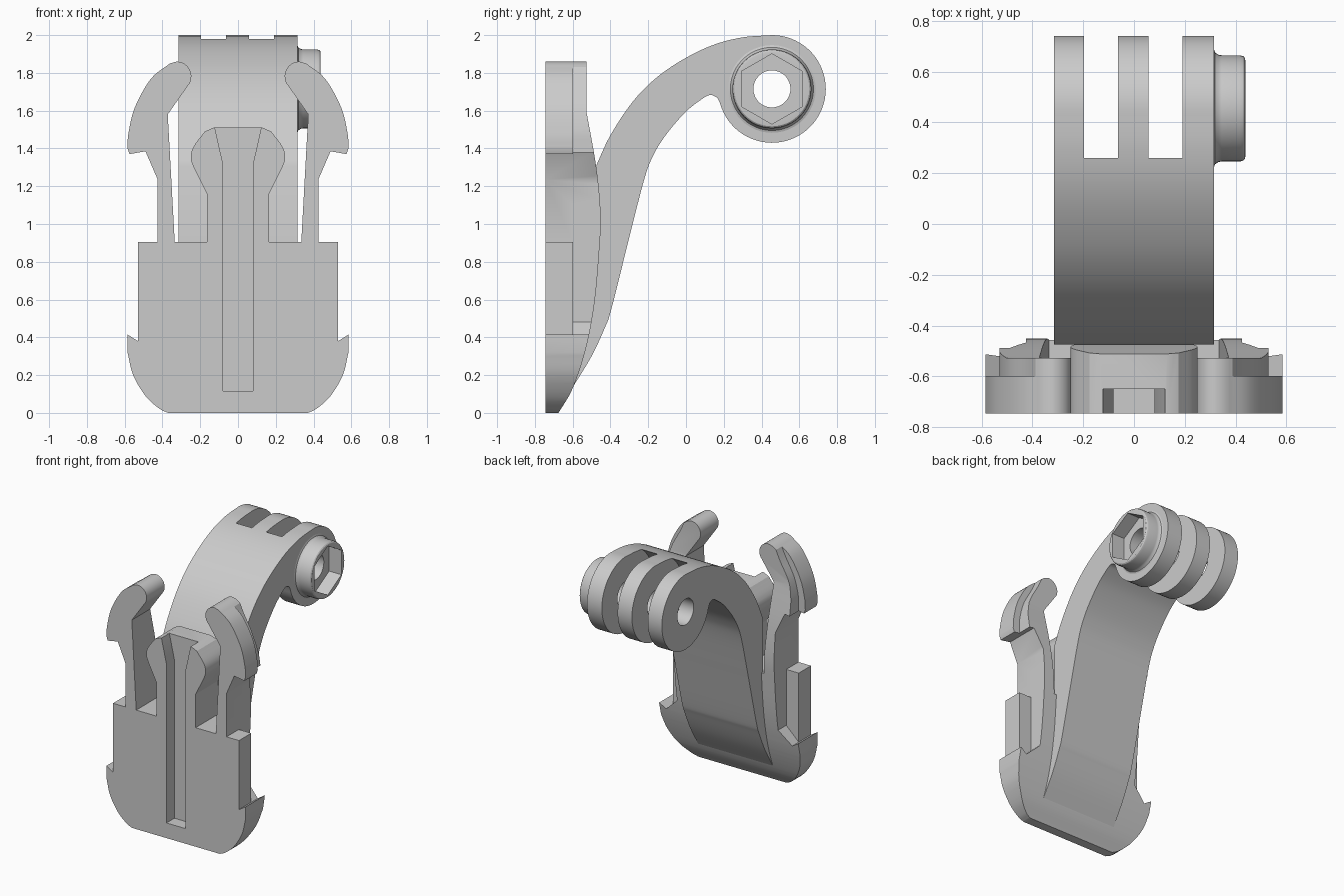
import bpy, bmesh, math
from mathutils import Vector

old = bpy.data.objects.get("Cube")
if old:
    bpy.data.objects.remove(old, do_unlink=True)

GREY = (0.6, 0.6, 0.6, 1)
plastic = bpy.data.materials.new("grey plastic")
plastic.use_nodes = True
plastic.diffuse_color = GREY
plastic.node_tree.nodes["Principled BSDF"].inputs["Base Color"].default_value = GREY

PIVOT_Y, PIVOT_Z = 0.455, 1.715


def smooth(points, steps=6):
    """Catmull-Rom curve through the points."""
    p = [Vector(q) for q in points]
    p = [2 * p[0] - p[1]] + p + [2 * p[-1] - p[-2]]
    out = []
    for a, b, c, d in zip(p, p[1:], p[2:], p[3:]):
        for i in range(steps):
            t = i / steps
            out.append(0.5 * (2 * b + (c - a) * t + (2 * a - 5 * b + 4 * c - d) * t * t
                              + (3 * b - a - 3 * c + d) * t ** 3))
    return [tuple(v) for v in out] + [tuple(points[-1])]


def arc(u, v, r, start, end, n):
    angles = [math.radians(start + (end - start) * i / n) for i in range(n + 1)]
    return [(u + r * math.cos(a), v + r * math.sin(a)) for a in angles]


def mirrored(half):
    """Close a right-half outline by reflecting it across the centre line."""
    return half + [(-u, v) for u, v in reversed(half)]


def prism(name, outline, axis, start, end):
    """Extrude a closed outline along x (outline in y, z) or y (outline in x, z)."""
    place = (lambda u, v, d: (d, u, v)) if axis == "x" else (lambda u, v, d: (u, d, v))
    bm = bmesh.new()
    face = bm.faces.new([bm.verts.new(place(u, v, start)) for u, v in outline])
    new = bmesh.ops.extrude_face_region(bm, geom=[face])["geom"]
    shift = Vector(place(0, 0, end - start))
    bmesh.ops.translate(bm, vec=shift, verts=[g for g in new if isinstance(g, bmesh.types.BMVert)])
    return finish(name, bm)


def finish(name, bm):
    bmesh.ops.remove_doubles(bm, verts=bm.verts, dist=0.0001)
    bmesh.ops.recalc_face_normals(bm, faces=bm.faces)
    mesh = bpy.data.meshes.new(name)
    bm.to_mesh(mesh)
    bm.free()
    mesh.materials.append(plastic)
    obj = bpy.data.objects.new(name, mesh)
    bpy.context.collection.objects.link(obj)
    return obj


def combine(obj, tool, operation="DIFFERENCE"):
    """Apply a boolean and discard the tool."""
    mod = obj.modifiers.new("cut", "BOOLEAN")
    mod.operation, mod.object, mod.solver = operation, tool, "EXACT"
    bpy.context.view_layer.objects.active = obj
    bpy.ops.object.modifier_apply(modifier=mod.name)
    bpy.data.objects.remove(tool, do_unlink=True)


def shade(obj):
    bpy.ops.object.select_all(action="DESELECT")
    obj.select_set(True)
    bpy.context.view_layer.objects.active = obj
    bpy.ops.object.shade_smooth_by_angle(angle=math.radians(25))


# Buckle: front outline with centre tongue, sprung clips and lower horns
tongue = [(0.13, 1.51)] + smooth([(0.175, 1.49), (0.235, 1.41), (0.25, 1.35), (0.235, 1.3)], 4) \
    + [(0.165, 1.16), (0.165, 0.905)]
clip = [(0.335, 0.905), (0.372, 1.58)] + arc(0.325, 1.782, 0.078, 222, 90, 12) \
    + smooth([(0.36, 1.85), (0.46, 1.77), (0.545, 1.62), (0.58, 1.48), (0.585, 1.4)]) \
    + [(0.575, 1.37), (0.49, 1.385), (0.425, 1.235), (0.425, 0.905)]
lower = [(0.53, 0.905), (0.53, 0.38), (0.585, 0.415)] \
    + smooth([(0.585, 0.32), (0.555, 0.2), (0.49, 0.09), (0.42, 0.025), (0.37, 0)])
buckle = prism("buckle", mirrored(tongue + clip + lower), "y", -0.745, -0.3)

# Curved back of the buckle
back = smooth([(-0.675, 0), (-0.6, 0.13), (-0.53, 0.34), (-0.485, 0.58), (-0.46, 0.85),
               (-0.452, 1.05), (-0.475, 1.3), (-0.528, 1.6)])
combine(buckle, prism("back_shape", [(-0.745, 0)] + back + [(-0.528, 1.9), (-0.745, 1.9)],
                      "x", -1, 1), "INTERSECT")

# Steps behind the side tabs and behind the outer rim of each clip
tab_step = [(0.425, 0.48), (0.53, 0.38), (0.7, 0.488), (0.7, 1.1), (0.425, 1.1)]
rim_step = [(0.7, 1.3), (0.53, 1.3)] \
    + smooth([(0.53, 1.4), (0.525, 1.5), (0.49, 1.63), (0.42, 1.76), (0.37, 1.87)]) + [(0.7, 1.87)]
for side in (1, -1):
    for outline in (tab_step, rim_step):
        combine(buckle, prism("step", [(side * u, v) for u, v in outline], "y", -0.598, 0))

# Flared groove down the tongue
combine(buckle, prism("groove", mirrored([(0.08, 0.115), (0.08, 1.32), (0.127, 1.53)]),
                      "y", -0.8, -0.65))
shade(buckle)

# Curved arm ending in a round knuckle
top = smooth([(-0.475, 1.31), (-0.4, 1.47), (-0.28, 1.65), (-0.15, 1.78), (0, 1.88),
              (0.15, 1.95), (0.3, 1.988), (PIVOT_Y, 2.0)])
knuckle = arc(PIVOT_Y, PIVOT_Z, 0.285, 90, -165, 48)
underside = smooth([(0.165, 1.67), (0.13, 1.683), (0.09, 1.665), (0, 1.595), (-0.1, 1.48),
                    (-0.17, 1.37), (-0.22, 1.24), (-0.3, 0.93), (-0.395, 0.55), (-0.43, 0.45),
                    (-0.5, 0.3), (-0.6, 0.135)])
arm = prism("arm", top + knuckle[1:] + underside + [(-0.57, 0.4), (-0.475, 0.9)],
            "x", -0.315, 0.315)

# Slots between the three fingers, and the bolt hole
for a, b in ((-0.197, -0.063), (0.057, 0.19)):
    combine(arm, prism("slot", arc(PIVOT_Y, PIVOT_Z, 0.33, 0, 354, 59), "x", a, b))
hole = arc(PIVOT_Y, PIVOT_Z, 0.098, 0, 350, 35)
combine(arm, prism("hole", hole, "x", -1, 1))
shade(arm)

# Nut boss: lathed collar with a hexagonal pocket
bm = bmesh.new()
collar = [(0.3, 0), (0.3, 0.235), (0.314, 0.235), (0.319, 0.22), (0.333, 0.211), (0.345, 0.209),
          (0.418, 0.209), (0.431, 0.205), (0.437, 0.198), (0.438, 0.19), (0.438, 0)]
verts = [bm.verts.new((x, PIVOT_Y, PIVOT_Z + r)) for x, r in collar]
edges = [bm.edges.new(pair) for pair in zip(verts, verts[1:])]
bmesh.ops.spin(bm, geom=verts + edges, cent=(0, PIVOT_Y, PIVOT_Z), axis=(1, 0, 0),
               angle=math.tau, steps=48)
boss = finish("nut_boss", bm)
combine(boss, prism("pocket", arc(PIVOT_Y, PIVOT_Z, 0.186, 30, 330, 5), "x", 0.335, 0.6))
combine(boss, prism("hole", hole, "x", 0.2, 0.6))
shade(boss)
